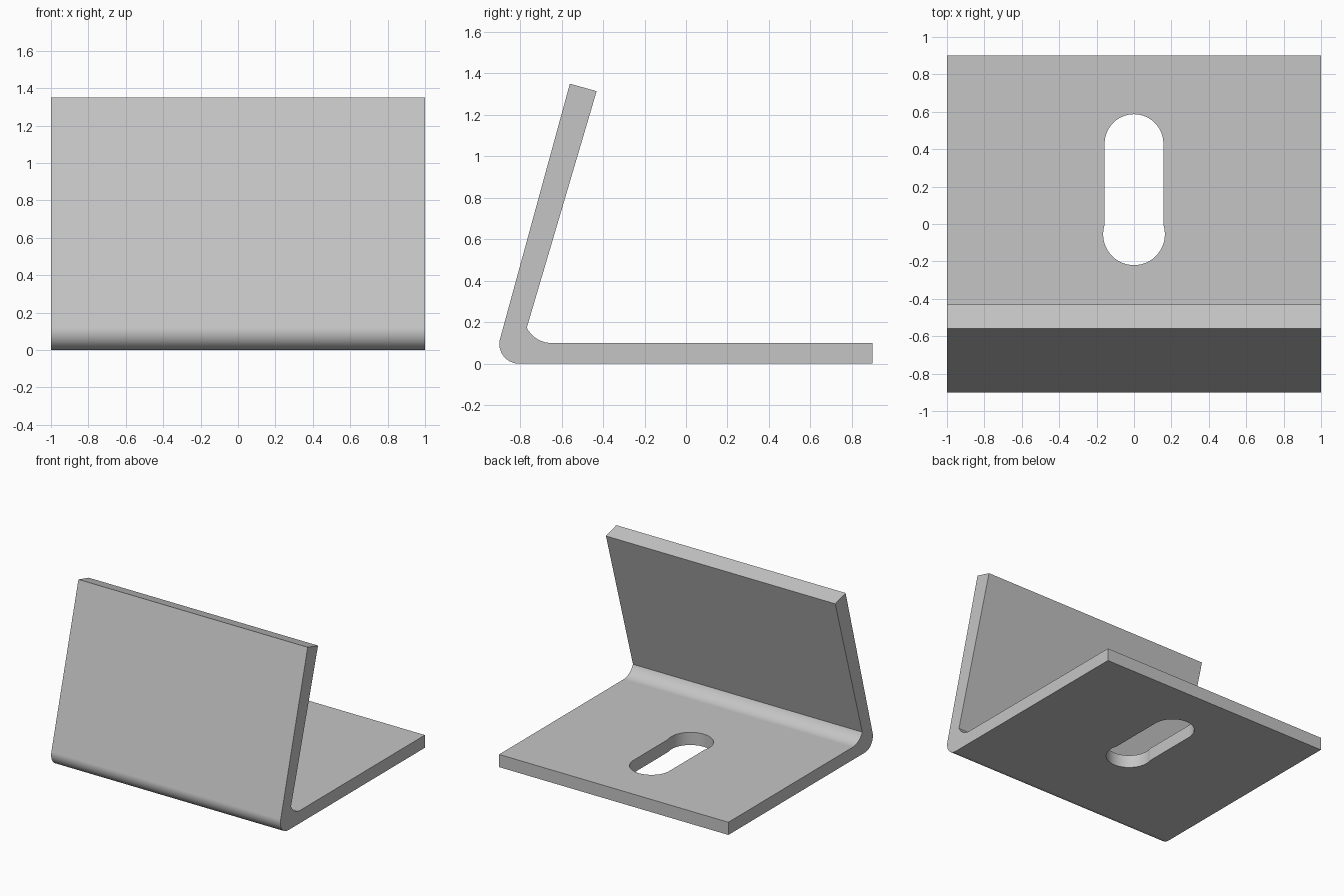
import bpy
import bmesh
from math import cos, sin, radians
from mathutils import Vector

cube = bpy.data.objects.get("Cube")
if cube:
    bpy.data.objects.remove(cube, do_unlink=True)

# Single metal colour
metal = bpy.data.materials.new("grey_metal")
metal.use_nodes = True
grey = (0.56, 0.56, 0.56, 1)
metal.diffuse_color = grey
metal.node_tree.nodes["Principled BSDF"].inputs["Base Color"].default_value = grey


def arc(cx, cy, radius, start, end, steps=20):
    """Points on an arc, with angles in degrees."""
    angles = [radians(start + (end - start) * i / steps) for i in range(steps + 1)]
    return [(cx + radius * cos(a), cy + radius * sin(a)) for a in angles]


def prism(name, outline, place, sweep):
    """Extrude a closed outline along the sweep vector."""
    bm = bmesh.new()
    face = bm.faces.new([bm.verts.new(place(p)) for p in outline])
    result = bmesh.ops.extrude_face_region(bm, geom=[face])
    moved = [v for v in result["geom"] if isinstance(v, bmesh.types.BMVert)]
    bmesh.ops.translate(bm, vec=Vector(sweep), verts=moved)
    bmesh.ops.recalc_face_normals(bm, faces=bm.faces)
    mesh = bpy.data.meshes.new(name)
    bm.to_mesh(mesh)
    bm.free()
    obj = bpy.data.objects.new(name, mesh)
    bpy.context.collection.objects.link(obj)
    mesh.materials.append(metal)
    return obj


# Bent plate: side profile swept across the width
profile = [(0.9, 0.1), (0.9, 0)]
profile += arc(-0.805, 0.095, 0.095, 270, 164.7)     # outer bend
profile += [(-0.56, 1.35), (-0.431, 1.314)]          # top edge of the upright
profile += arc(-0.65, 0.231, 0.131, 206, 270)        # inner bend
bracket = prism("bent_bracket", profile, lambda p: (-1, p[0], p[1]), (2, 0, 0))

# Slot through the base, slightly wider at its front end
slot = arc(0, 0.43, 0.157, 0, 180, 32) + arc(0, -0.055, 0.165, 162.3, 377.7, 36)
cutter = prism("slot_cutter", slot, lambda p: (p[0], p[1], -0.1), (0, 0, 0.3))
cutter.hide_render = True

cut = bracket.modifiers.new("slot", "BOOLEAN")
cut.operation = "DIFFERENCE"
cut.solver = "EXACT"
cut.object = cutter

for obj in bpy.context.selected_objects:
    obj.select_set(False)
bpy.context.view_layer.objects.active = bracket
bracket.select_set(True)
bpy.ops.object.modifier_apply(modifier=cut.name)
bpy.data.objects.remove(cutter, do_unlink=True)

# Smooth bends, crisp edges and evenly shaded flat faces
bpy.ops.object.shade_smooth_by_angle(angle=radians(25))
weighted = bracket.modifiers.new("even_shading", "WEIGHTED_NORMAL")
weighted.keep_sharp = True
